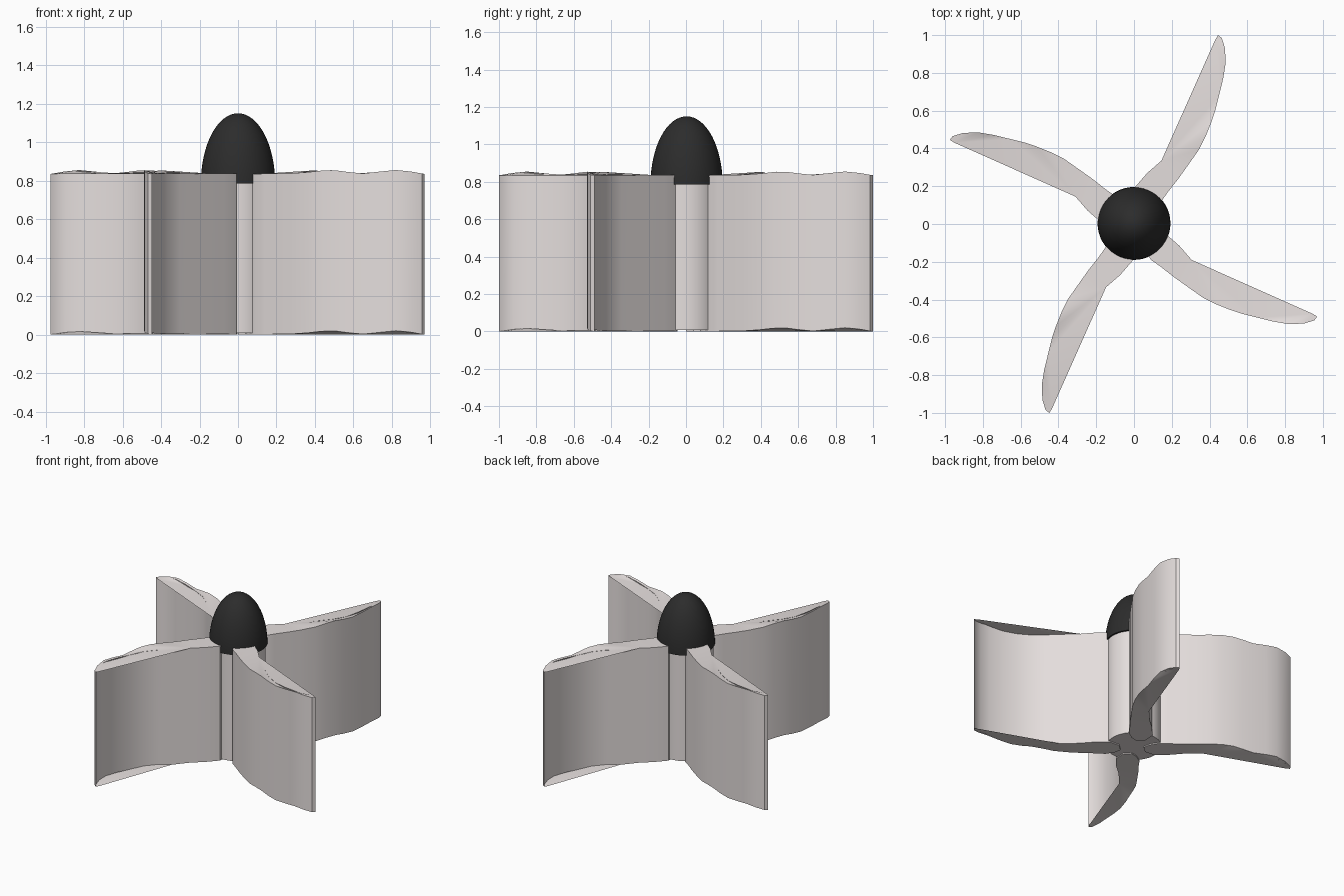
import bpy, bmesh, math
from mathutils import Matrix, Vector

if "Cube" in bpy.data.objects:
    bpy.data.objects.remove(bpy.data.objects["Cube"])


def material(name, rgb):
    m = bpy.data.materials.new(name)
    m.diffuse_color = (*rgb, 1)
    m.use_nodes = True
    m.node_tree.nodes["Principled BSDF"].inputs["Base Color"].default_value = m.diffuse_color
    return m


def finish(name, bm, mat, angle):
    bmesh.ops.recalc_face_normals(bm, faces=bm.faces[:])
    me = bpy.data.meshes.new(name)
    bm.to_mesh(me)
    bm.free()
    ob = bpy.data.objects.new(name, me)
    bpy.context.collection.objects.link(ob)
    me.materials.append(mat)
    bpy.ops.object.select_all(action='DESELECT')
    ob.select_set(True)
    bpy.context.view_layer.objects.active = ob
    bpy.ops.object.shade_smooth_by_angle(angle=math.radians(angle))
    return ob


def lathe(name, profile, mat, steps=48):
    bm = bmesh.new()
    vs = [bm.verts.new((r, 0, z)) for r, z in profile]
    es = [bm.edges.new(p) for p in zip(vs, vs[1:])]
    bmesh.ops.spin(bm, geom=vs + es, axis=(0, 0, 1), cent=(0, 0, 0),
                   angle=math.tau, steps=steps, use_duplicate=False)
    bmesh.ops.remove_doubles(bm, verts=bm.verts[:], dist=1e-4)
    return finish(name, bm, mat, 40)


metal = material("light_metal", (0.78, 0.73, 0.72))
black = material("black_cap", (0.025, 0.025, 0.025))

# Blade walls seen from above: x, y and how far the wavy edge lifts
OUTER = [
    (0.23, 0.43, 0), (0.145, 0.335, 0.002), (0.07, 0.27, 0.002),
    (0.005, 0.195, 0.001), (0.0, 0.12, 0), (0.04, 0.075, 0), (0.09, 0.085, 0),
    (0.145, 0.12, 0), (0.18, 0.17, 0.001), (0.235, 0.24, 0.002),
    (0.285, 0.31, 0.003), (0.345, 0.395, 0.009), (0.38, 0.465, 0.017),
    (0.41, 0.54, 0.018), (0.43, 0.60, 0.01), (0.45, 0.68, 0.002),
    (0.472, 0.77, 0.012), (0.485, 0.85, 0.02), (0.482, 0.93, 0.012),
    (0.465, 0.985, 0.002), (0.445, 1.0, 0), (0.43, 0.975, 0)]
# Hollowed inner wall, running under the straight edge of the end caps
INNER = [
    (0.445, 1.0, 0), (0.462, 0.97, 0.004), (0.472, 0.92, 0.011),
    (0.468, 0.85, 0.016), (0.448, 0.76, 0.01), (0.415, 0.66, 0.003),
    (0.365, 0.565, 0.006), (0.30, 0.49, 0.006), (0.23, 0.43, 0)]
HEIGHT = 0.835


def blade(i, shift):
    turn = Matrix.Rotation(i * math.pi / 2, 4, 'Z')
    bm = bmesh.new()

    def ring(points, z):
        return [bm.verts.new(turn @ Vector(p) + Vector((*shift, z)))
                for p in points]

    def wall(low, high):
        for k in range(len(low) - 1):
            bm.faces.new((low[k], low[k + 1], high[k + 1], high[k]))

    low, high = ring(OUTER, 0), ring(OUTER, HEIGHT)
    wall(low[:-1], high[:-1])
    # Wavy end caps span the straight edge
    caps = [bm.faces.new(low[::-1]), bm.faces.new(high)]
    bmesh.ops.triangulate(bm, faces=caps)
    mid_low, mid_high = ring(INNER[1:-1], 0), ring(INNER[1:-1], HEIGHT)
    wall([low[-2]] + mid_low + [low[0]], [high[-2]] + mid_high + [high[0]])
    finish(f"blade_{i + 1}", bm, metal, 35)


# Four swept blades, two of them set slightly off the hub axis
for i, shift in enumerate([(0, 0), (0.025, 0), (-0.003, 0), (-0.03, -0.045)]):
    blade(i, shift)

# Hub core
lathe("hub", [(0, 0.008), (0.182, 0.008), (0.182, 0.80), (0, 0.80)], metal)

# Bullet-shaped cap
N = 16
dome = [(0.193 * math.cos(k / N * math.pi / 2),
         0.785 + 0.365 * math.sin(k / N * math.pi / 2)) for k in range(N)]
cap = lathe("cap", [(0, 0.785)] + dome + [(0, 1.15)], black)
cap.location.y = 0.003
